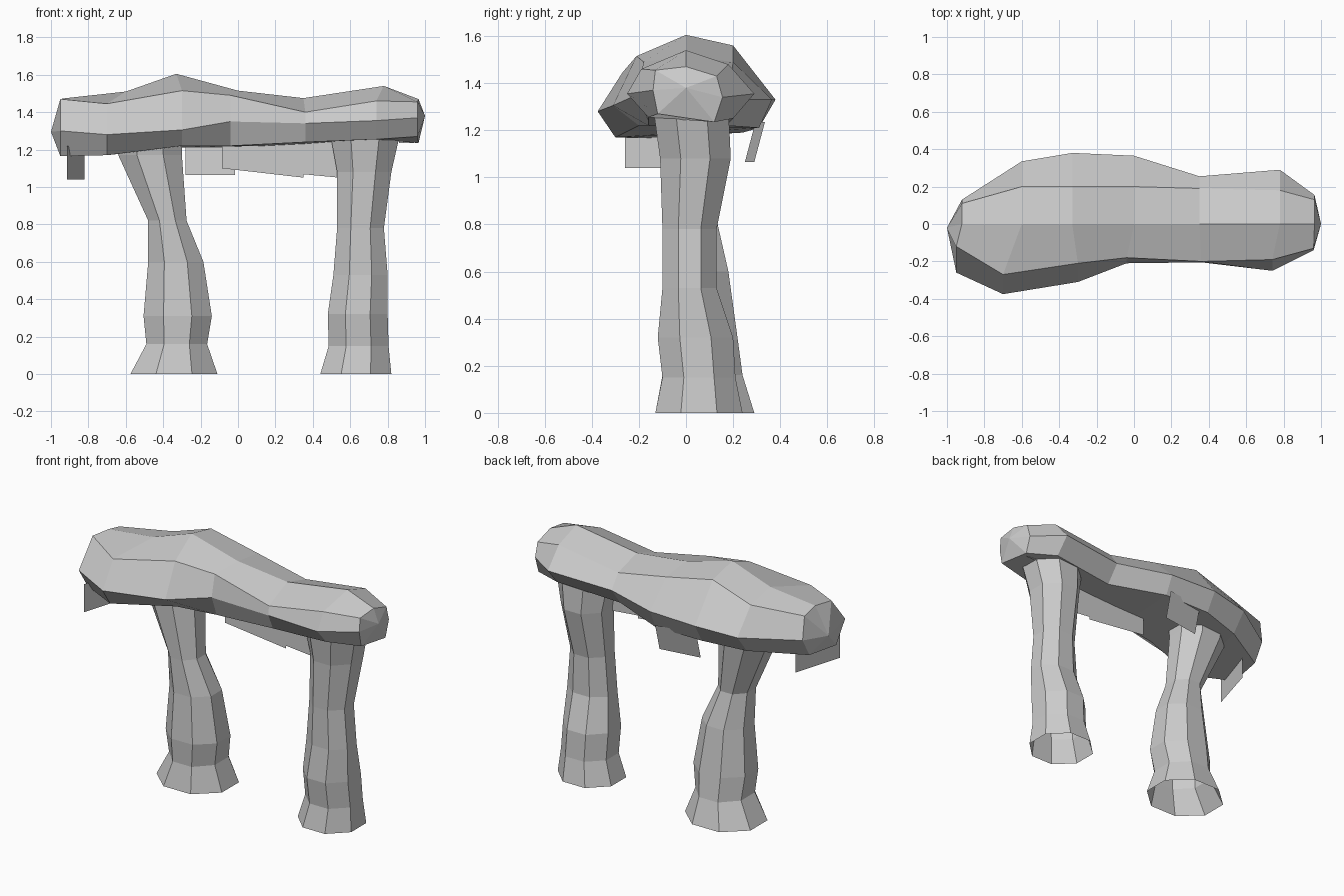
import bpy
import bmesh
import math
from mathutils import Vector

default_cube = bpy.data.objects.get("Cube")
if default_cube:
    bpy.data.objects.remove(default_cube, do_unlink=True)

# One stone colour for everything
stone = bpy.data.materials.new("pale grey stone")
stone.use_nodes = True
stone.diffuse_color = (0.6, 0.6, 0.6, 1)
stone.node_tree.nodes["Principled BSDF"].inputs["Base Color"].default_value = stone.diffuse_color


def finish(bm, name, solid=True):
    """Turn a bmesh into a flat shaded stone object."""
    if solid:
        bmesh.ops.recalc_face_normals(bm, faces=bm.faces[:])
    mesh = bpy.data.meshes.new(name)
    bm.to_mesh(mesh)
    bm.free()
    mesh.materials.append(stone)
    obj = bpy.data.objects.new(name, mesh)
    bpy.context.collection.objects.link(obj)
    return obj


def loft(name, rings, tips=None):
    """Skin a list of closed rings; optional tips close both ends with fans."""
    bm = bmesh.new()
    loops = [[bm.verts.new(point) for point in ring] for ring in rings]
    count = len(loops[0])
    for lower, upper in zip(loops, loops[1:]):
        for i in range(count):
            j = (i + 1) % count
            bm.faces.new((lower[i], lower[j], upper[j], upper[i]))
    if tips:
        for loop, tip in zip((loops[0], loops[-1]), tips):
            centre = bm.verts.new(tip)
            for i in range(count):
                bm.faces.new((loop[i], loop[(i + 1) % count], centre))
    return finish(bm, name)


def octagon(z, left, right, front, back):
    """Eight sided ring with a flat front that fills the given bounds."""
    ring = []
    reach = 1 / math.cos(math.pi / 8)
    for i in range(8):
        angle = math.pi / 8 + i * math.pi / 4
        x = (left + right) / 2 + (right - left) / 2 * reach * math.cos(angle)
        y = (front + back) / 2 + (back - front) / 2 * reach * math.sin(angle)
        ring.append(Vector((x, y, z)))
    return ring


# Legs: height, then left, right, front and back bounds; the feet are open
leg_profiles = {
    "thick_end_leg": [
        (0, -.575, -.11, -.13, .29),
        (.16, -.49, -.165, -.1, .24),
        (.31, -.505, -.14, -.11, .22),
        (.6, -.48, -.185, -.09, .18),
        (.82, -.48, -.275, -.09, .13),
        (1.17, -.64, -.3, -.1, .18),
        (1.28, -.65, -.3, -.12, .18),
    ],
    "thin_end_leg": [
        (0, .44, .82, -.13, .24),
        (.15, .485, .805, -.1, .21),
        (.32, .48, .8, -.12, .2),
        (.53, .51, .8, -.1, .13),
        (.78, .53, .78, -.1, .13),
        (1.08, .53, .82, -.11, .19),
        (1.3, .49, .87, -.14, .18),
    ],
}
for leg_name, profile in leg_profiles.items():
    loft(leg_name, [octagon(*row) for row in profile])

# Bridge: front x, back x, ridge z, then (y, z) of the front shoulder, front side,
# front underside, back underside, back side and back shoulder
stations = [
    (-.95, -.92, 1.475, (-.12, 1.47), (-.26, 1.3), (-.17, 1.165), (.06, 1.18), (.13, 1.3), (.11, 1.45)),
    (-.7, -.6, 1.51, (-.27, 1.445), (-.375, 1.28), (-.3, 1.17), (.24, 1.19), (.335, 1.31), (.2, 1.47)),
    (-.3, -.33, 1.605, (-.21, 1.515), (-.31, 1.305), (-.2, 1.22), (.31, 1.21), (.38, 1.33), (.2, 1.56)),
    (-.04, 0, 1.515, (-.18, 1.49), (-.21, 1.35), (-.16, 1.22), (.31, 1.21), (.365, 1.33), (.2, 1.49)),
    (.36, .35, 1.475, (-.2, 1.4), (-.205, 1.34), (-.16, 1.24), (.17, 1.22), (.255, 1.33), (.19, 1.42)),
    (.74, .78, 1.54, (-.19, 1.46), (-.25, 1.355), (-.16, 1.255), (.2, 1.25), (.29, 1.355), (.18, 1.48)),
    (.96, .965, 1.47, (-.13, 1.455), (-.14, 1.37), (-.12, 1.27), (.12, 1.235), (.155, 1.34), (.13, 1.43)),
]
rings = []
for front_x, back_x, ridge, *sides in stations:
    ring = [Vector((back_x, 0, ridge))]
    ring += [Vector((front_x, y, z)) for y, z in sides[:3]]
    ring += [Vector((back_x, y, z)) for y, z in sides[3:]]
    rings.append(ring)
loft("bridge", rings, tips=((-1, -.02, 1.295), (1, 0, 1.38)))


def hanging_sheet(name, start, end, rise, lean=0):
    """Thin flat sheet: a lower edge from start to end, raised into the bridge."""
    bm = bmesh.new()
    a, b = Vector(start), Vector(end)
    up = Vector((0, lean, rise))
    bm.faces.new([bm.verts.new(p) for p in (a, b, b + up, a + up)])
    return finish(bm, name, solid=False)


# Sheets hanging under the bridge
hanging_sheet("end_sheet", (-.915, -.26, 1.04), (-.82, .06, 1.04), .18)
hanging_sheet("back_sheet", (-.28, .25, 1.065), (-.015, .29, 1.065), .17, .045)
hanging_sheet("middle_sheet", (-.085, -.01, 1.1), (.35, -.01, 1.05), .2)
hanging_sheet("inner_leg_sheet", (.35, -.01, 1.068), (.54, -.01, 1.05), .2)
hanging_sheet("far_end_sheet", (.86, .09, 1.235), (.94, .09, 1.235), .06)
